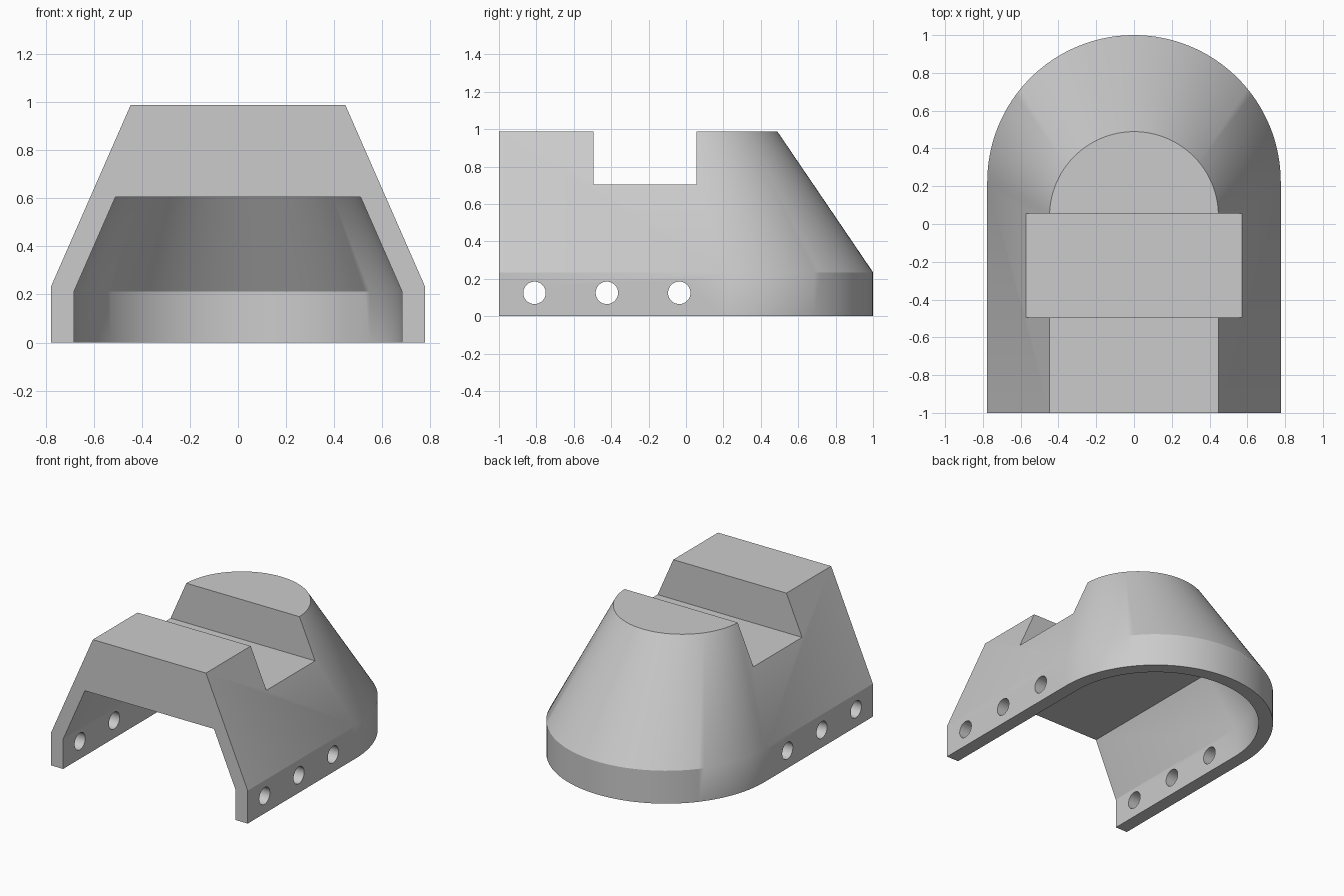
import bpy
import bmesh
import math

old = bpy.data.objects.get("Cube")
if old:
    bpy.data.objects.remove(old)

grey = bpy.data.materials.new("plain_grey")
grey.use_nodes = True
COLOUR = (0.6, 0.6, 0.6, 1)
grey.diffuse_color = COLOUR
grey.node_tree.nodes["Principled BSDF"].inputs["Base Color"].default_value = COLOUR

SEGMENTS = 64
SHOULDER = 0.235


def add_object(name, bm):
    bmesh.ops.recalc_face_normals(bm, faces=bm.faces)
    mesh = bpy.data.meshes.new(name)
    bm.to_mesh(mesh)
    bm.free()
    mesh.materials.append(grey)
    obj = bpy.data.objects.new(name, mesh)
    bpy.context.collection.objects.link(obj)
    return obj


def arch_loft(name, front, sections):
    """Stack round-backed outlines, each given as (radius, arc centre y, z)."""
    bm = bmesh.new()
    rings = []
    for r, cy, z in sections:
        arc = [math.pi * i / SEGMENTS for i in range(SEGMENTS + 1)]
        pts = [(r * math.cos(a), cy + r * math.sin(a), z) for a in arc]
        pts += [(-r, front, z), (r, front, z)]
        rings.append([bm.verts.new(p) for p in pts])
    for low, high in zip(rings, rings[1:]):
        n = len(low)
        # the front wall is left out here and closed as one face
        for i in range(n):
            if i != n - 2:
                j = (i + 1) % n
                bm.faces.new((low[i], low[j], high[j], high[i]))
    bm.faces.new([r[-2] for r in rings] + [r[-1] for r in reversed(rings)])
    bm.faces.new(rings[0])
    bm.faces.new(rings[-1])
    return add_object(name, bm)


# Outer shell
body = arch_loft("shell_body", -1, [(0.777, 0.223, 0), (0.777, 0.223, SHOULDER),
                                    (0.447, 0.042, 0.987)])

# Hollow inside, open to the front and below
cavity = arch_loft("cavity_cutter", -1.2, [(0.682, 0.223, -0.2), (0.682, 0.223, 0.213),
                                           (0.51, 0.13, 0.605)])

# Slot across the top
bm = bmesh.new()
bmesh.ops.create_cube(bm, size=1)
bmesh.ops.scale(bm, vec=(2, 0.55, 0.6), verts=bm.verts)
bmesh.ops.translate(bm, vec=(0, -0.22, 1.004), verts=bm.verts)
slot = add_object("slot_cutter", bm)

# Three fixing holes through both side walls
cutters = [cavity, slot]
for y in (-0.81, -0.423, -0.036):
    bm = bmesh.new()
    bmesh.ops.create_cone(bm, cap_ends=True, segments=48, radius1=0.06, radius2=0.06, depth=2)
    hole = add_object("hole_cutter", bm)
    hole.rotation_euler = (0, math.pi / 2, 0)
    hole.location = (0, y, 0.125)
    cutters.append(hole)

for cutter in cutters:
    cutter.hide_render = True
    mod = body.modifiers.new(cutter.name, 'BOOLEAN')
    mod.operation = 'DIFFERENCE'
    mod.solver = 'EXACT'
    mod.object = cutter

# Apply the cuts, then remove the cutters
bpy.context.view_layer.update()
result = bpy.data.meshes.new_from_object(body.evaluated_get(bpy.context.evaluated_depsgraph_get()))
body.modifiers.clear()
body.data = result
for cutter in cutters:
    bpy.data.objects.remove(cutter)

# Smooth the round end, keep the straight shoulders crisp
bpy.ops.object.select_all(action='DESELECT')
body.select_set(True)
bpy.context.view_layer.objects.active = body
bpy.ops.object.shade_smooth_by_angle(angle=math.radians(30))
verts = body.data.vertices
for edge in body.data.edges:
    a, b = (verts[i].co for i in edge.vertices)
    if abs(a.x - b.x) < 0.001 and abs(a.z - b.z) < 0.001 and abs(a.y - b.y) > 0.5:
        edge.use_edge_sharp = True
